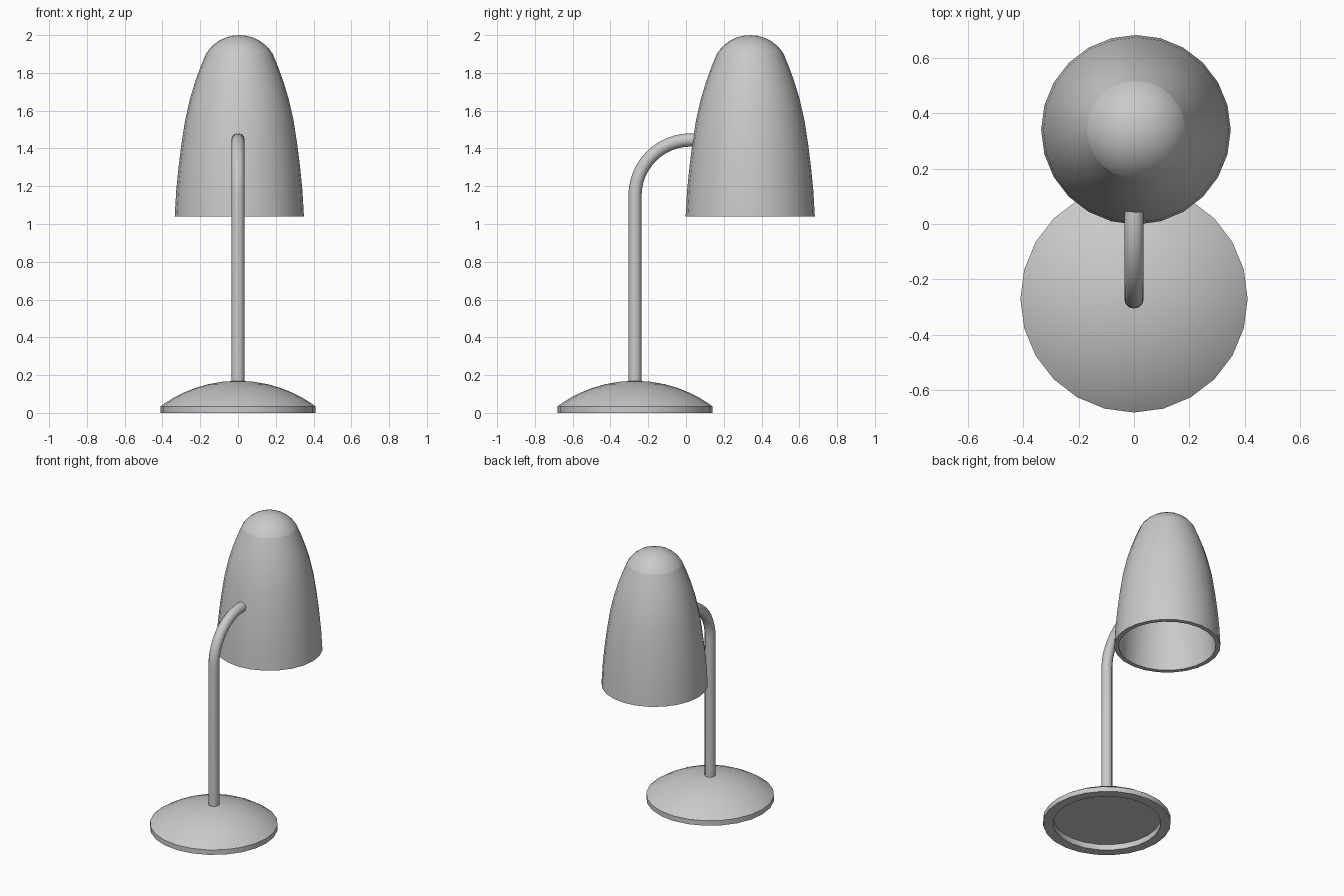
import bpy
import bmesh
from math import cos, sin, pi, sqrt, radians

cube = bpy.data.objects.get("Cube")
if cube:
    bpy.data.objects.remove(cube, do_unlink=True)

SIDES = 24
STEM_Y = -0.27
SHADE_X, SHADE_Y = 0.007, 0.34

grey = bpy.data.materials.new("light_grey")
grey.use_nodes = True
grey.diffuse_color = (0.59, 0.59, 0.59, 1)
grey.node_tree.nodes["Principled BSDF"].inputs["Base Color"].default_value = grey.diffuse_color


def lathe(name, profile, x, y):
    """Revolve (radius, z) points, listed downwards on the outside, about z."""
    bm = bmesh.new()
    rings = []
    for r, z in profile:
        if r < 1e-5:
            rings.append([bm.verts.new((0, 0, z))] * SIDES)
        else:
            rings.append([bm.verts.new((r * cos(2 * pi * i / SIDES), r * sin(2 * pi * i / SIDES), z))
                          for i in range(SIDES)])
    for a, b in zip(rings, rings[1:]):
        for i in range(SIDES):
            j = (i + 1) % SIDES
            bm.faces.new(dict.fromkeys((a[i], b[i], b[j], a[j])))
    mesh = bpy.data.meshes.new(name)
    bm.to_mesh(mesh)
    bm.free()
    mesh.materials.append(grey)
    obj = bpy.data.objects.new(name, mesh)
    obj.location = (x, y, 0)
    bpy.context.collection.objects.link(obj)
    bpy.ops.object.select_all(action="DESELECT")
    obj.select_set(True)
    bpy.context.view_layer.objects.active = obj
    bpy.ops.object.shade_smooth_by_angle(angle=radians(35))
    return obj


def dome(radius, rim_z, top_z, steps):
    """Spherical cap profile from the top point down to the rim."""
    h = top_z - rim_z
    ball = (radius ** 2 + h ** 2) / (2 * h)
    pts = []
    for i in range(steps + 1):
        r = radius * sin(pi / 2 * i / steps)
        pts.append((r, top_z - ball + sqrt(ball ** 2 - r ** 2)))
    return pts


# Domed foot with a recessed underside
lathe("base", dome(0.41, 0.035, 0.17, 8) +
      [(0.41, 0), (0.345, 0), (0.345, 0.04), (0, 0.04)], 0, STEM_Y)

# Bell shade: outer wall, bottom lip, then inner wall
outer = [(0.177, 1.9), (0.206, 1.83), (0.235, 1.75), (0.262, 1.66), (0.287, 1.55),
         (0.307, 1.42), (0.322, 1.3), (0.334, 1.18), (0.342, 1.04)]
inner = [(r - 0.03, z) for r, z in reversed(outer)]
lathe("lamp_shade", outer + inner + [(0.09, 1.95), (0, 1.97)], SHADE_X, SHADE_Y)

# Rounded cap with its own crisp rim
lathe("shade_cap", dome(0.177, 1.9, 2.0, 7), SHADE_X, SHADE_Y)

# Bent tube from the foot to the shade
bend = 0.295
path = [(0, STEM_Y, 0.1)]
for i in range(13):
    a = pi / 2 * i / 12
    path.append((0, STEM_Y + bend * (1 - cos(a)), 1.15 + bend * sin(a)))
path.append((0, 0.055, 1.15 + bend))
curve = bpy.data.curves.new("stem", "CURVE")
curve.dimensions = "3D"
curve.bevel_depth = 0.035
curve.bevel_resolution = 4
curve.use_fill_caps = True
spline = curve.splines.new("POLY")
spline.points.add(len(path) - 1)
for p, co in zip(spline.points, path):
    p.co = (*co, 1)
spline.use_smooth = True
curve.materials.append(grey)
bpy.context.collection.objects.link(bpy.data.objects.new("stem", curve))
